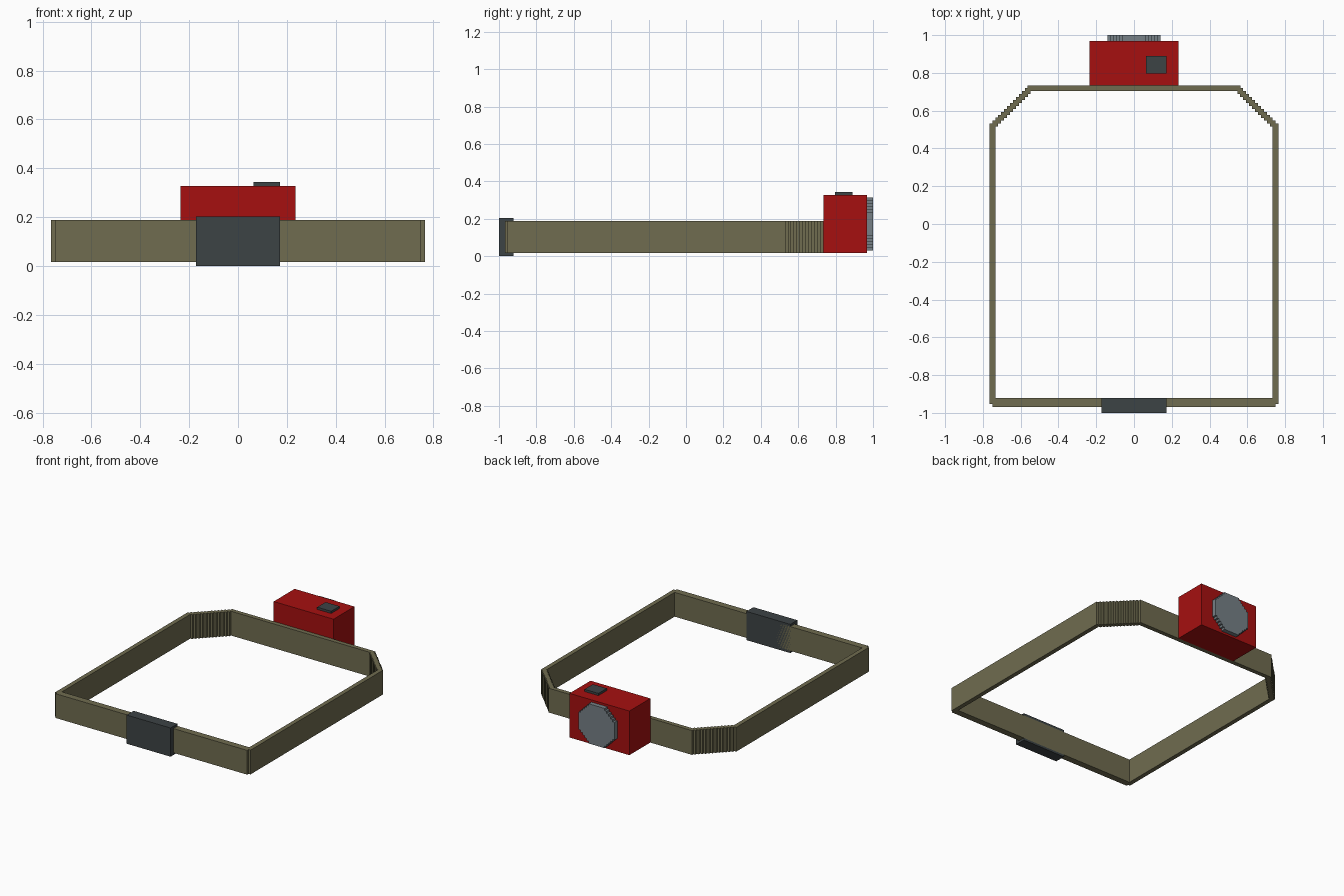
import bpy, bmesh, math
from mathutils import Matrix, Vector

if "Cube" in bpy.data.objects:
    bpy.data.objects.remove(bpy.data.objects["Cube"])

U = 1 / 64  # the model sits on a grid of 128 steps over its length


def material(name, rgb):
    m = bpy.data.materials.new(name)
    m.diffuse_color = (*rgb, 1)
    m.use_nodes = True
    m.node_tree.nodes["Principled BSDF"].inputs["Base Color"].default_value = m.diffuse_color
    return m


OLIVE = material("olive webbing", (0.160, 0.150, 0.080))
RED = material("red plastic", (0.380, 0.005, 0.005))
DARK = material("dark grey plastic", (0.046, 0.056, 0.059))
GLASS = material("grey lens", (0.180, 0.216, 0.238))


def finish(bm, name, mat):
    bmesh.ops.recalc_face_normals(bm, faces=bm.faces)
    me = bpy.data.meshes.new(name)
    bm.to_mesh(me)
    bm.free()
    me.materials.append(mat)
    ob = bpy.data.objects.new(name, me)
    bpy.context.collection.objects.link(ob)
    return ob


def box(name, lo, hi, mat):
    """Box between two corners given in grid steps."""
    lo, hi = Vector(lo) * U, Vector(hi) * U
    bm = bmesh.new()
    bmesh.ops.create_cube(bm, size=1)
    bmesh.ops.scale(bm, vec=hi - lo, verts=bm.verts)
    bmesh.ops.translate(bm, vec=(lo + hi) / 2, verts=bm.verts)
    return finish(bm, name, mat)


def prism(outline, z0, z1):
    """Extrude a flat outline (grid steps) from z0 to z1."""
    bm = bmesh.new()
    face = bm.faces.new([bm.verts.new((x * U, y * U, z0 * U)) for x, y in outline])
    new = bmesh.ops.extrude_face_region(bm, geom=[face], use_keep_orig=True)["geom"]
    bmesh.ops.translate(bm, vec=(0, 0, (z1 - z0) * U),
                        verts=[g for g in new if isinstance(g, bmesh.types.BMVert)])
    return bm


def stairs(x, y, n, outer):
    """Stepped diagonal going left and up, n steps."""
    pts = [(x, y)]
    for i in range(n):
        pts.append((x - i - 1, y + i) if outer else (x - i, y + i + 1))
        pts.append((x - i - 1, y + i + 1))
    return pts


# Strap: right half outline with stepped back corner, mirrored
outer = [(0, -62), (48, -62), (48, -61), (49, -61)] + stairs(49, 34, 13, True) + [(0, 47)]
inner = [(0, -59), (47, -59)] + stairs(47, 32, 13, False) + [(0, 45)]
bm = prism(outer + inner[::-1], 1, 12)
caps = [f for f in bm.faces if all(abs(v.co.x) < 1e-6 for v in f.verts)]
bmesh.ops.delete(bm, geom=caps, context="FACES")
strap = finish(bm, "head_strap", OLIVE)
strap.modifiers.new("mirror", "MIRROR")

# Buckle at the front
box("strap_buckle", (-11, -64, 0), (11, -59, 13), DARK)

# Lamp housing and switch
box("lamp_housing", (-15, 47, 1), (15, 62, 21), RED)
box("switch_button", (4, 51, 21), (11, 57, 22), DARK)

# Lens: octagon with stepped diagonals, one quarter turned four times
quarter = stairs(9, 4, 5, True)
outline = []
for k in range(4):
    c, s = round(math.cos(k * math.pi / 2)), round(math.sin(k * math.pi / 2))
    outline += [(c * x - s * y, s * x + c * y) for x, y in quarter]
bm = prism(outline, 62, 64)
bmesh.ops.transform(bm, matrix=Matrix.Translation((0, 0, 11 * U)) @ Matrix.Rotation(-math.pi / 2, 4, "X"),
                    verts=bm.verts)
finish(bm, "lamp_lens", GLASS)
